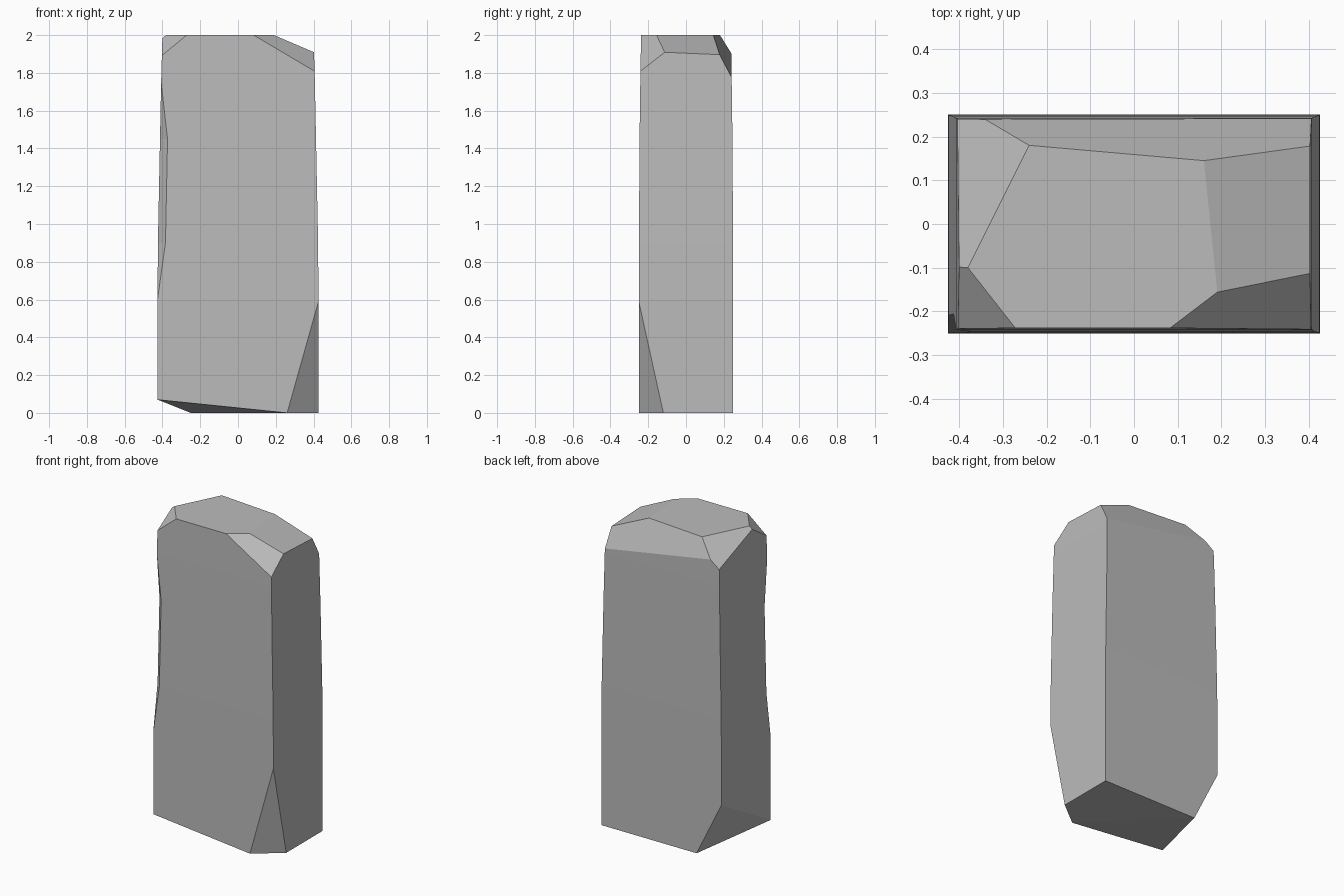
import bpy
import bmesh
from mathutils import Vector

cube = bpy.data.objects.get("Cube")
if cube:
    bpy.data.objects.remove(cube, do_unlink=True)

stone = bpy.data.materials.new("grey stone")
stone.use_nodes = True
grey = (0.5, 0.5, 0.5, 1)
stone.diffuse_color = grey
stone.node_tree.nodes["Principled BSDF"].inputs["Base Color"].default_value = grey

bm = bmesh.new()

# Tapered block: height, half width, half depth, wear of one front edge
levels = [(0, .426, .25, 0), (.6, .426, .25, 0), (.9, .424, .249, .04),
          (1.45, .413, .246, .04), (1.75, .407, .242, 0), (2, .4, .238, 0)]
rings = []
for z, w, d, chip in levels:
    outline = [(w, -d), (w, d), (-w, d), (-w, -d + chip), (-w + chip, -d)]
    rings.append([bm.verts.new((x, y, z)) for x, y in outline])
for low, high in zip(rings, rings[1:]):
    for i in range(5):
        j = (i + 1) % 5
        bm.faces.new((low[i], low[j], high[j], high[i]))
bm.faces.new(rings[0][::-1])
bm.faces.new(rings[-1])
bmesh.ops.remove_doubles(bm, verts=bm.verts[:], dist=0.0005)


def chisel(a, b, c):
    """Slice off everything beyond the plane through three points."""
    a, b, c = Vector(a), Vector(b), Vector(c)
    normal = (b - a).cross(c - a).normalized()
    if normal.dot(Vector((0, 0, 1)) - a) > 0:
        normal.negate()
    bmesh.ops.bisect_plane(bm, geom=bm.verts[:] + bm.edges[:] + bm.faces[:],
                           dist=0.0001, plane_co=a, plane_no=normal,
                           clear_outer=True)
    rim = [e for e in bm.edges if e.is_boundary]
    bmesh.ops.holes_fill(bm, edges=rim, sides=0)


# Facets around the top
chisel((.19, -.15, 2), (.16, .145, 2), (.4, -.11, 1.91))
chisel((.08, -.24, 2), (.405, -.24, 1.81), (.405, -.11, 1.91))
chisel((-.24, .18, 2), (.16, .145, 2), (.4, .24, 1.78))
chisel((-.24, .18, 2), (-.38, -.1, 2), (-.4, .24, 1.86))
chisel((-.27, -.24, 2), (-.38, -.1, 2), (-.405, -.24, 1.89))

# Broken corners at the foot
chisel((.26, -.25, 0), (.426, -.25, .59), (.426, -.12, 0))
chisel((-.426, -.25, .07), (-.25, .25, 0), (-.426, .25, .355))
chisel((.26, -.25, 0), (-.426, -.25, .07), (-.25, .25, 0))

bmesh.ops.recalc_face_normals(bm, faces=bm.faces[:])
mesh = bpy.data.meshes.new("standing_stone")
bm.to_mesh(mesh)
bm.free()
mesh.materials.append(stone)
block = bpy.data.objects.new("standing_stone", mesh)
bpy.context.collection.objects.link(block)
